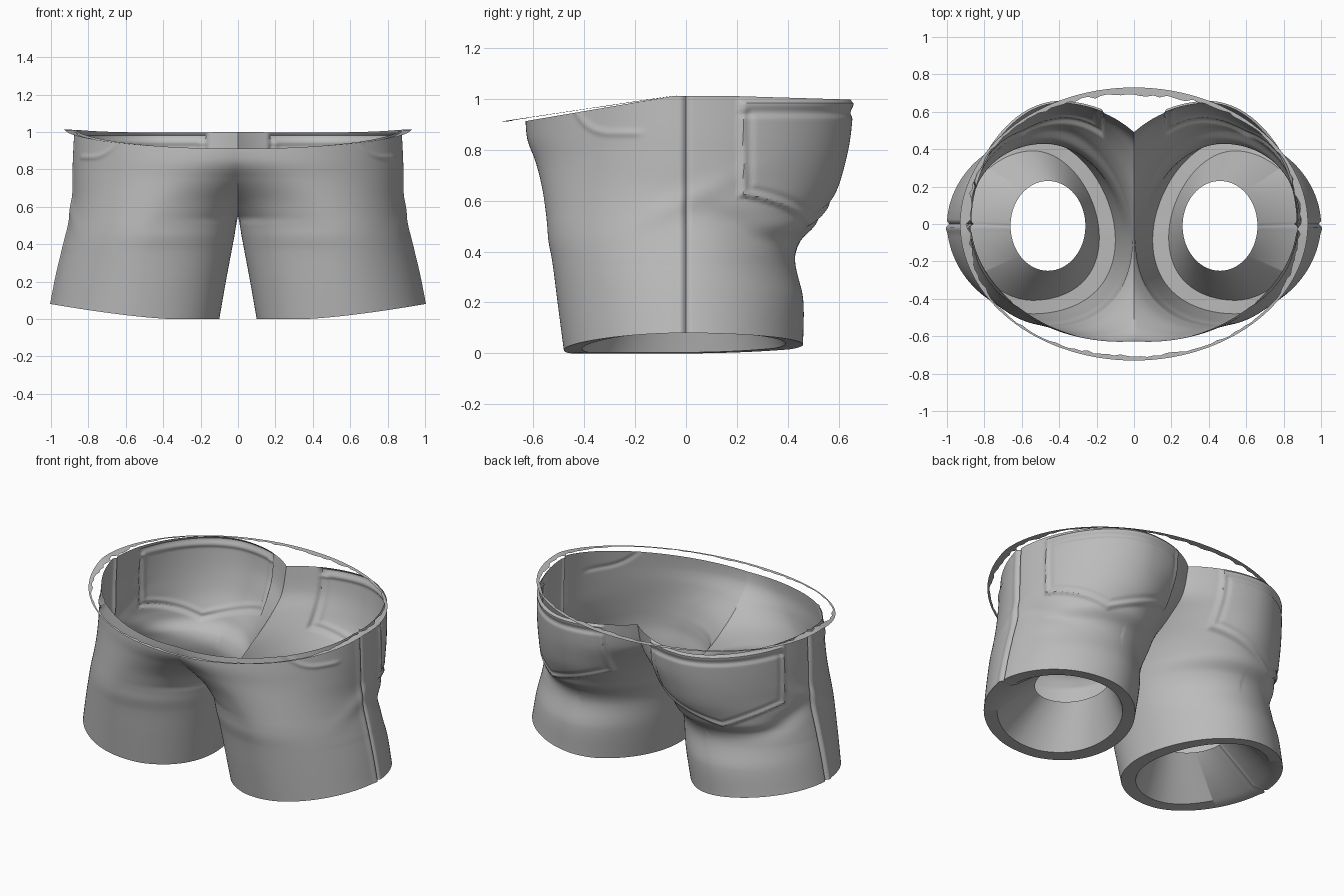
import bpy, bmesh, math, random
from mathutils import Matrix

random.seed(4)
cube = bpy.data.objects.get("Cube")
if cube:
    bpy.data.objects.remove(cube, do_unlink=True)

fabric = bpy.data.materials.new("grey fabric")
fabric.use_nodes = True
grey = (0.5, 0.5, 0.5, 1)
fabric.diffuse_color = grey
fabric.node_tree.nodes["Principled BSDF"].inputs["Base Color"].default_value = grey

# Leg sections: height, outer x, inner x front/back, centre x front/back, front y, back y
KEYS = [
    (0.00, 1.00, 0.10, 0.10, 0.54, 0.54, -0.48, 0.46),
    (0.20, 0.97, 0.065, 0.065, 0.51, 0.51, -0.505, 0.46),
    (0.36, 0.94, 0.035, 0.035, 0.49, 0.49, -0.525, 0.43),
    (0.44, 0.92, 0.02, 0.02, 0.47, 0.47, -0.54, 0.45),
    (0.50, 0.905, 0.01, 0.01, 0.455, 0.455, -0.545, 0.505),
    (0.55, 0.895, 0.00, 0.00, 0.43, 0.44, -0.55, 0.53),
    (0.65, 0.882, -0.11, -0.03, 0.36, 0.42, -0.565, 0.58),
    (0.75, 0.88, -0.33, -0.09, 0.25, 0.41, -0.59, 0.61),
    (0.85, 0.878, -0.64, -0.17, 0.12, 0.40, -0.625, 0.63),
    (1.01, 0.87, -0.82, -0.22, 0.03, 0.40, -0.63, 0.645),
]
SIDES, LEVELS = 320, 110


def section(z):
    """Smoothly interpolated section values at a height."""
    i = max(k for k in range(len(KEYS) - 1) if KEYS[k][0] <= z)
    a, b = KEYS[i], KEYS[i + 1]
    p, q = KEYS[max(i - 1, 0)], KEYS[min(i + 2, len(KEYS) - 1)]
    h = b[0] - a[0]
    t = (z - a[0]) / h
    out = []
    for j in range(1, 8):
        m0 = (b[j] - p[j]) / (b[0] - p[0]) * h
        m1 = (q[j] - a[j]) / (q[0] - a[0]) * h
        out.append((2*t**3 - 3*t**2 + 1) * a[j] + (t**3 - 2*t**2 + t) * m0
                   + (3*t**2 - 2*t**3) * b[j] + (t**3 - t**2) * m1)
    return out


def step(v, width):
    t = min(max(v / width + 0.5, 0), 1)
    return t * t * (3 - 2 * t)


def bump(v, width):
    return math.exp(-(v / width) ** 2)


def relief(x, y, z):
    """Outward offset for seams, pockets and folds."""
    d = (0.006 * bump(y + 0.025, 0.02) - 0.014 * bump(y, 0.009)) * (x > 0.7)
    if y > 0.1:
        # back pocket with pointed bottom and a raised border
        low = 0.5 + max((0.6 - x) * 0.36, (x - 0.6) * 0.48)
        edge = min(x - 0.17, (y - 0.21) if x > 0.5 else 1, z - low, 0.99 - z)
        d += 0.016 * step(edge, 0.02) - 0.007 * bump(edge - 0.035, 0.012)
        d -= 0.008 * step(edge, 0.02) * bump(z - 0.94, 0.01)
    if y < -0.1:
        # scooped front pocket opening
        curve = z - 0.865 - 4 * max(0, 0.78 - x) ** 2
        d += 0.007 * bump(curve, 0.012) * step(-0.18 - y, 0.06) * step(x - 0.62, 0.04)
    # soft folds
    if x > 0.45:
        d -= 0.02 * bump(z - 0.5 + 0.35 * (y - 0.2), 0.06) * bump(y - 0.22, 0.16)
        d += 0.008 * bump(z - 0.6 - 0.45 * y, 0.05) * bump(y, 0.2)
    return d


def hem_lift(x, y, z):
    rise = 0.08 * max(0, (x - 0.35) / 0.65) ** 1.4 + 0.02 * max(0, y / 0.46) ** 2
    return rise * max(0, 1 - z / 0.35)


def power(v, e):
    return math.copysign(abs(v) ** e, v)


def leg_ring(z):
    xo, xif, xib, cf, cb, yf, yb = section(z)
    lean = 0.085 * (1 - step(z - 0.68, 0.3))  # inner thigh sits forward
    ring = []
    for i in range(SIDES):
        ang = 2 * math.pi * i / SIDES
        c, s = math.cos(ang), math.sin(ang)
        cx, xi, b = (cb, xib, yb) if s >= 0 else (cf, xif, -yf)
        if c > 0:
            x = cx + power(c, 1.05) * (xo - cx)
            y = b * power(s, 1.05)
        else:
            x = cx + c * (cx - xi)
            y = b * s - lean * c * c
        d = relief(x, y, z)
        ring.append((x + d * c, y + d * s, z + hem_lift(x, y, z)))
    return ring


# Rings run from the lining hole, down to the turned hem, then up the outside
hem = leg_ring(0)
rim = [(0.55 + (x - 0.55) * 0.81, y * 0.85, z + 0.004) for x, y, z in hem]
hole = []
for k in range(SIDES):
    a = 2 * math.pi * k / SIDES
    hole.append((0.46 + 0.2 * math.cos(a), -0.01 + 0.24 * math.sin(a), 0.27))
rings = [hole, rim] + [leg_ring(1.01 * k / LEVELS) for k in range(LEVELS + 1)]


def add_object(name, bm):
    mesh = bpy.data.meshes.new(name)
    bm.to_mesh(mesh)
    bm.free()
    mesh.materials.append(fabric)
    obj = bpy.data.objects.new(name, mesh)
    bpy.context.collection.objects.link(obj)
    bpy.ops.object.select_all(action='DESELECT')
    obj.select_set(True)
    bpy.context.view_layer.objects.active = obj
    bpy.ops.object.shade_smooth_by_angle(angle=math.radians(40))


# Shorts: loft one leg, trim at the centre seam and sloping waist, then mirror
bm = bmesh.new()
loops = [[bm.verts.new(p) for p in ring] for ring in rings]
for lower, upper in zip(loops, loops[1:]):
    for i in range(SIDES):
        j = (i + 1) % SIDES
        bm.faces.new((lower[i], lower[j], upper[j], upper[i]))


def trim(co, no):
    bmesh.ops.bisect_plane(bm, geom=bm.verts[:] + bm.edges[:] + bm.faces[:],
                           plane_co=co, plane_no=no, clear_outer=True)


trim((0, 0, 0), (-1, 0, 0))
trim((0, -0.63, 0.912), (0, -0.17, 1))
trim((0, 0.2, 1.01), (0, 0.03, 1))
copy = bmesh.ops.duplicate(bm, geom=bm.verts[:] + bm.edges[:] + bm.faces[:])["geom"]
bmesh.ops.transform(bm, matrix=Matrix.Scale(-1, 4, (1, 0, 0)),
                    verts=[g for g in copy if isinstance(g, bmesh.types.BMVert)])
bmesh.ops.reverse_faces(bm, faces=[g for g in copy if isinstance(g, bmesh.types.BMFace)])
bmesh.ops.remove_doubles(bm, verts=bm.verts[:], dist=0.0005)
add_object("shorts", bm)

# Waist trim: a thin ragged strip, wider at the back and sides, nearly gone between
bm = bmesh.new()
pairs = []
for k in range(160):
    a = 2 * math.pi * k / 160
    c, s = math.cos(a), math.sin(a)
    width = 0.006 + (0.032 if s > 0 else 0.018) * abs(s) ** 5 + 0.04 * abs(c) ** 8
    width *= random.uniform(0.7, 1.3)
    z = min(1.012, 0.91 + 0.15 * (0.73 * s + 0.73))
    pairs.append([bm.verts.new(((0.93 - w) * c, (0.73 - w) * s, z)) for w in (0, width)])
for p, q in zip(pairs, pairs[1:] + pairs[:1]):
    bm.faces.new((p[0], q[0], q[1], p[1]))
add_object("waist_trim", bm)
